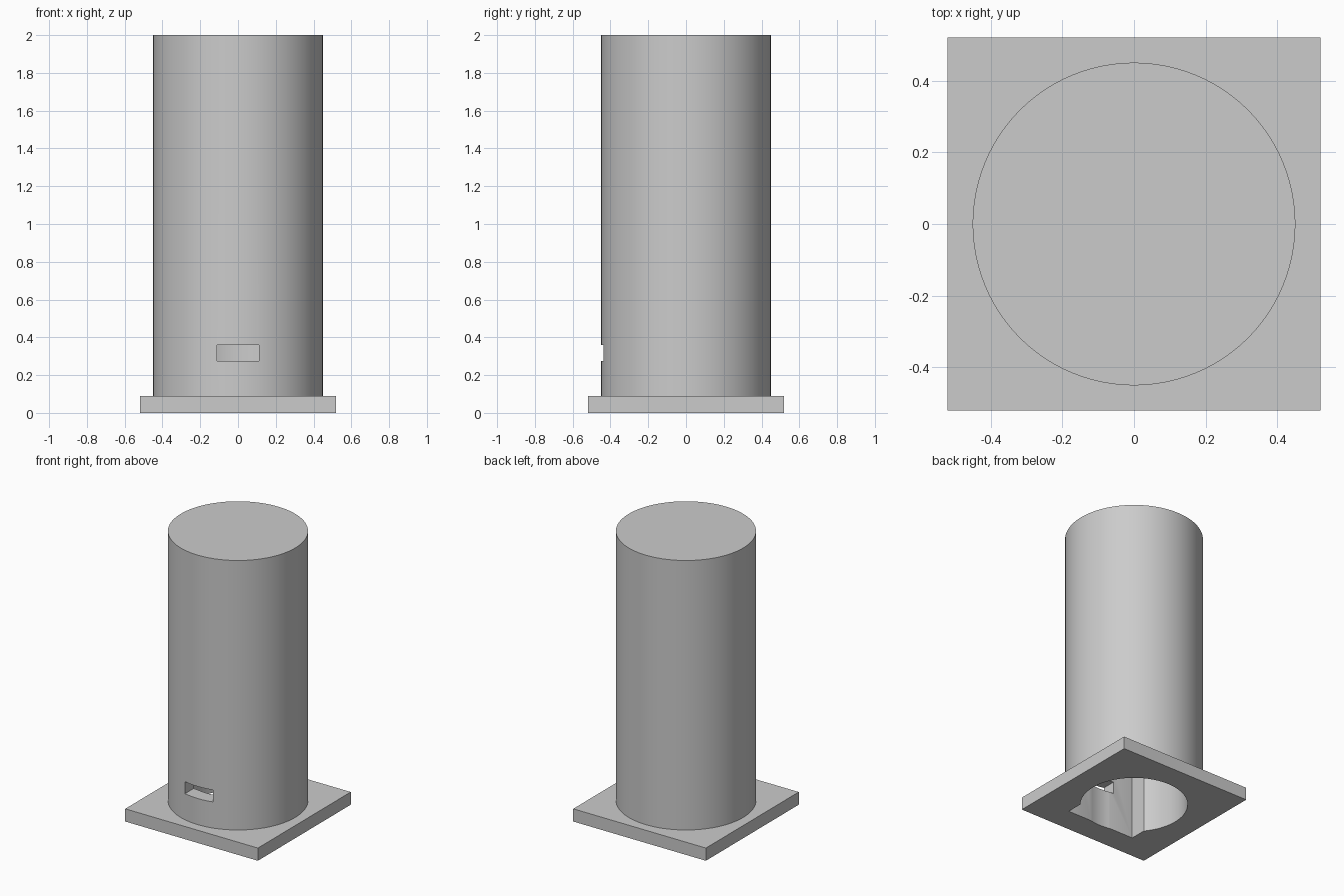
import bpy
import math

cube = bpy.data.objects.get("Cube")
if cube:
    bpy.data.objects.remove(cube, do_unlink=True)

grey = bpy.data.materials.new("light_grey")
grey.use_nodes = True
grey.diffuse_color = (0.6, 0.6, 0.6, 1)
grey.node_tree.nodes["Principled BSDF"].inputs["Base Color"].default_value = (0.6, 0.6, 0.6, 1)


def finish(name):
    obj = bpy.context.object
    obj.name = name
    obj.data.materials.append(grey)
    return obj


def box(name, x, y, z):
    """Box from (min, max) pairs."""
    spans = (x, y, z)
    bpy.ops.mesh.primitive_cube_add(size=1, location=[(a + b) / 2 for a, b in spans])
    obj = finish(name)
    obj.scale = [b - a for a, b in spans]
    bpy.ops.object.transform_apply(location=True, rotation=False, scale=True)
    return obj


def cylinder(name, radius, z0, z1):
    bpy.ops.mesh.primitive_cylinder_add(vertices=96, radius=radius, depth=z1 - z0,
                                        location=(0, 0, (z0 + z1) / 2))
    obj = finish(name)
    bpy.ops.object.transform_apply(location=True, rotation=False, scale=True)
    return obj


def combine(target, tool, operation):
    """Apply a boolean and discard the tool."""
    tool.hide_render = True
    mod = target.modifiers.new(operation, 'BOOLEAN')
    mod.operation = operation
    mod.solver = 'EXACT'
    mod.object = tool
    bpy.ops.object.select_all(action='DESELECT')
    bpy.context.view_layer.objects.active = target
    target.select_set(True)
    bpy.ops.object.modifier_apply(modifier=mod.name)
    bpy.data.objects.remove(tool, do_unlink=True)


# Tall closed cylinder standing on a square plate
housing = box("housing", (-0.52, 0.52), (-0.52, 0.52), (0, 0.09))
combine(housing, cylinder("shell", 0.45, 0.04, 2.0), 'UNION')

# Bore open at the bottom, with a flat pocket behind the front slot
combine(housing, cylinder("bore", 0.35, -0.1, 1.9), 'DIFFERENCE')
combine(housing, box("pocket", (-0.27, 0.27), (-0.34, 0), (-0.1, 0.58)), 'DIFFERENCE')

# Rectangular slot through the front wall
combine(housing, box("slot", (-0.11, 0.11), (-0.6, -0.2), (0.275, 0.36)), 'DIFFERENCE')

bpy.ops.object.shade_smooth_by_angle(angle=math.radians(25))
